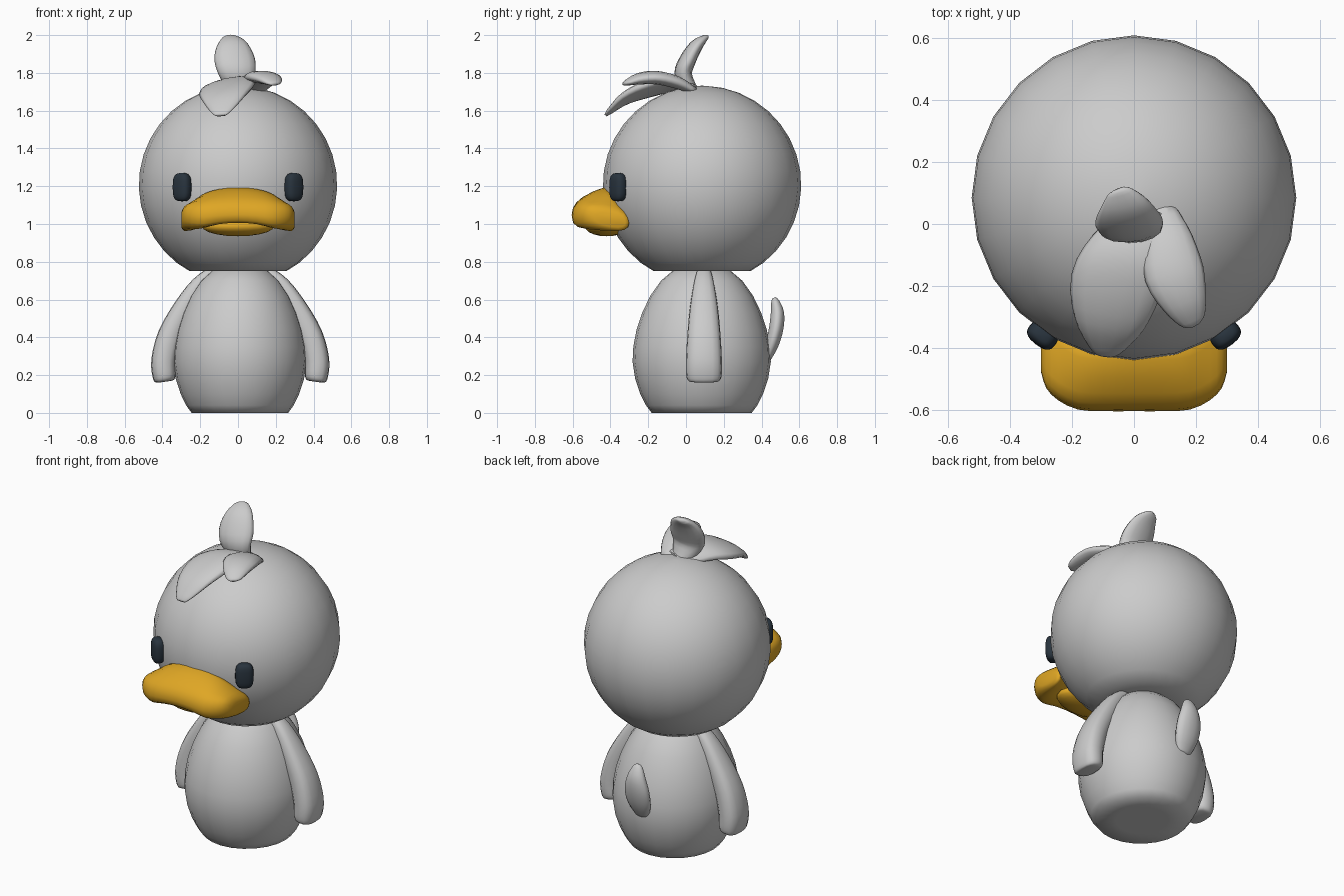
import bpy, bmesh, math
from mathutils import Vector, Matrix

if "Cube" in bpy.data.objects:
    bpy.data.objects.remove(bpy.data.objects["Cube"])


def material(name, rgb):
    m = bpy.data.materials.new(name)
    m.diffuse_color = (*rgb, 1)
    m.use_nodes = True
    m.node_tree.nodes["Principled BSDF"].inputs["Base Color"].default_value = m.diffuse_color
    return m


GREY = material("soft_grey", (0.6, 0.6, 0.6))
ORANGE = material("beak_orange", (0.74, 0.385, 0.018))
DARK = material("eye_dark", (0.022, 0.034, 0.048))


def finish(name, bm, mat, angle=80):
    bmesh.ops.recalc_face_normals(bm, faces=bm.faces)
    me = bpy.data.meshes.new(name)
    bm.to_mesh(me)
    bm.free()
    ob = bpy.data.objects.new(name, me)
    bpy.context.collection.objects.link(ob)
    me.materials.append(mat)
    bpy.ops.object.select_all(action='DESELECT')
    ob.select_set(True)
    bpy.context.view_layer.objects.active = ob
    bpy.ops.object.shade_smooth_by_angle(angle=math.radians(angle))
    return ob


def loft(name, rings, mat):
    """Skin equal-length rings of points and close both ends."""
    bm = bmesh.new()
    vs = [[bm.verts.new(p) for p in r] for r in rings]
    n = len(vs[0])
    for a, b in zip(vs, vs[1:]):
        for i in range(n):
            j = (i + 1) % n
            bm.faces.new((a[i], a[j], b[j], b[i]))
    bm.faces.new(vs[0])
    bm.faces.new(vs[-1])
    return finish(name, bm, mat)


def lathe(name, profile, cx, cy, sx, mat, n=24):
    ang = [2 * math.pi * i / n for i in range(n)]
    loft(name, [[(cx + r * sx * math.sin(a), cy + r * math.cos(a), z) for a in ang]
                for r, z in profile], mat)


def spline(rows, steps=3):
    """Catmull-Rom through rows of numbers."""
    rows = [Vector(r) for r in rows]
    ext = [2 * rows[0] - rows[1]] + rows + [2 * rows[-1] - rows[-2]]
    out = []
    for a, b, c, d in zip(ext, ext[1:], ext[2:], ext[3:]):
        for s in range(steps):
            t = s / steps
            out.append(0.5 * (2 * b + (c - a) * t + (2 * a - 5 * b + 4 * c - d) * t * t
                              + (3 * b - a - 3 * c + d) * t ** 3))
    return out + [rows[-1]]


def spow(v, p):
    return math.copysign(abs(v) ** p, v)


def limb(name, rows, across, mat, power=1.0, n=14):
    """Sweep an oval along rows of (x, y, z, half width, half thickness)."""
    pts = spline(rows)
    pos = [Vector(p[:3]) for p in pts]
    rings = []
    for i, p in enumerate(pts):
        tan = (pos[min(i + 1, len(pos) - 1)] - pos[max(i - 1, 0)]).normalized()
        w = Vector(across)
        w = (w - tan * w.dot(tan)).normalized()
        nrm = tan.cross(w)
        rings.append([pos[i] + w * p[3] * spow(math.cos(a), power)
                      + nrm * p[4] * spow(math.sin(a), power)
                      for a in (2 * math.pi * k / n for k in range(n))])
    return loft(name, rings, mat)


# Head: sphere with a flat underside
R, HZ = 0.525, 1.207
head = [(0.15, 0.75), (0.255, 0.75)]
head += [(R * math.cos(math.radians(e)), HZ + R * math.sin(math.radians(e)))
         for e in range(-52, 89, 10)] + [(0.004, HZ + R)]
lathe("head", head, 0, 0.085, 1, GREY)

# Body: egg with a flat base
lathe("body", [(0.15, 0), (0.265, 0), (0.295, 0.04), (0.325, 0.1), (0.352, 0.18),
               (0.366, 0.27), (0.362, 0.35), (0.345, 0.44), (0.315, 0.53),
               (0.272, 0.62), (0.215, 0.70), (0.15, 0.755), (0.05, 0.78)],
      0.01, 0.083, 0.965, GREY)

# Arms: flattened, tapering towards the shoulder
ARM = [(0.398, 0.165, 0.06, 0.035), (0.399, 0.172, 0.083, 0.053),
       (0.403, 0.20, 0.094, 0.062), (0.405, 0.28, 0.095, 0.066), (0.372, 0.41, 0.088, 0.065),
       (0.30, 0.55, 0.075, 0.058), (0.215, 0.675, 0.055, 0.048), (0.13, 0.75, 0.035, 0.035)]
for side, s in (("left", -1), ("right", 1)):
    limb(side + "_arm", [(0.012 + s * x, 0.095, z, w, t) for x, z, w, t in ARM],
         (0, 1, 0), GREY, 0.75, 16)

# Tail
limb("tail", [(0, 0.42, 0.27, 0.04, 0.02), (0, 0.455, 0.36, 0.075, 0.035),
              (0, 0.478, 0.45, 0.08, 0.039), (0, 0.484, 0.53, 0.06, 0.036),
              (0, 0.472, 0.59, 0.033, 0.022), (0, 0.466, 0.61, 0.012, 0.008)],
     (1, 0, 0), GREY)

# Tufts on the crown
limb("upright_tuft", [(0.02, 0.03, 1.69, 0.05, 0.04), (0.0, -0.015, 1.79, 0.095, 0.046),
                      (-0.018, 0.01, 1.87, 0.108, 0.043), (-0.03, 0.055, 1.945, 0.085, 0.034),
                      (-0.045, 0.1, 1.985, 0.045, 0.017), (-0.05, 0.113, 1.992, 0.02, 0.008)],
     (1, 0.1, 0), GREY)
limb("large_front_tuft", [(0.03, 0.05, 1.71, 0.07, 0.025), (-0.02, -0.08, 1.74, 0.125, 0.038),
                          (-0.06, -0.2, 1.715, 0.148, 0.04), (-0.08, -0.32, 1.665, 0.115, 0.03),
                          (-0.09, -0.4, 1.6, 0.06, 0.016), (-0.092, -0.425, 1.575, 0.03, 0.007)],
     (1, 0, 0.18), GREY)
limb("small_front_tuft", [(0.09, 0.05, 1.70, 0.045, 0.02), (0.11, -0.05, 1.75, 0.08, 0.034),
                          (0.13, -0.16, 1.775, 0.097, 0.036), (0.163, -0.25, 1.768, 0.075, 0.03),
                          (0.188, -0.31, 1.748, 0.045, 0.016), (0.197, -0.327, 1.74, 0.02, 0.007)],
     (1, 0.2, -0.05), GREY)

# Upper beak: x, front y, back y, mid z, half height, rise towards the back
HALF = [(0, -0.605, -0.38, 1.10, 0.072, 0.45), (0.1, -0.605, -0.38, 1.092, 0.074, 0.42),
        (0.18, -0.6, -0.37, 1.07, 0.08, 0.28), (0.245, -0.57, -0.33, 1.043, 0.076, 0.0),
        (0.284, -0.53, -0.30, 1.028, 0.06, -0.15), (0.3, -0.48, -0.32, 1.022, 0.035, -0.15)]
stations = spline([(-h[0], *h[1:]) for h in reversed(HALF[1:])] + HALF, 2)
rings = []
for x, yf, yb, zc, rz, slope in stations:
    ring = []
    for k in range(16):
        a = 2 * math.pi * k / 16
        dy = 0.5 * (yb - yf) * spow(math.cos(a), 0.75)
        ring.append((x, 0.5 * (yf + yb) + dy, zc + slope * dy + rz * spow(math.sin(a), 0.8)))
    rings.append(ring)
loft("upper_beak", rings, ORANGE)

# Lower beak
bm = bmesh.new()
bmesh.ops.create_uvsphere(bm, u_segments=20, v_segments=10, radius=1)
bmesh.ops.transform(bm, verts=bm.verts, matrix=Matrix.Translation((0, -0.42, 0.987))
                    @ Matrix.Diagonal((0.19, 0.115, 0.052, 1)))
finish("lower_beak", bm, ORANGE)

# Eyes: rounded blocks turned to follow the head
for side, s in (("left", -1), ("right", 1)):
    bm = bmesh.new()
    bmesh.ops.create_uvsphere(bm, u_segments=20, v_segments=12, radius=1)
    for v in bm.verts:
        r = math.hypot(v.co.x, v.co.y)
        k = 1 if r < 1e-5 else r ** 0.6 / r
        c, d = v.co.x / max(r, 1e-5), v.co.y / max(r, 1e-5)
        v.co = (0.052 * r * k * spow(c, 0.75), 0.036 * r * k * spow(d, 0.75),
                0.075 * spow(v.co.z, 0.65))
    bmesh.ops.transform(bm, verts=bm.verts, matrix=Matrix.Translation((s * 0.296, -0.36, 1.195))
                        @ Matrix.Rotation(s * math.radians(38), 4, 'Z'))
    finish(side + "_eye", bm, DARK)
